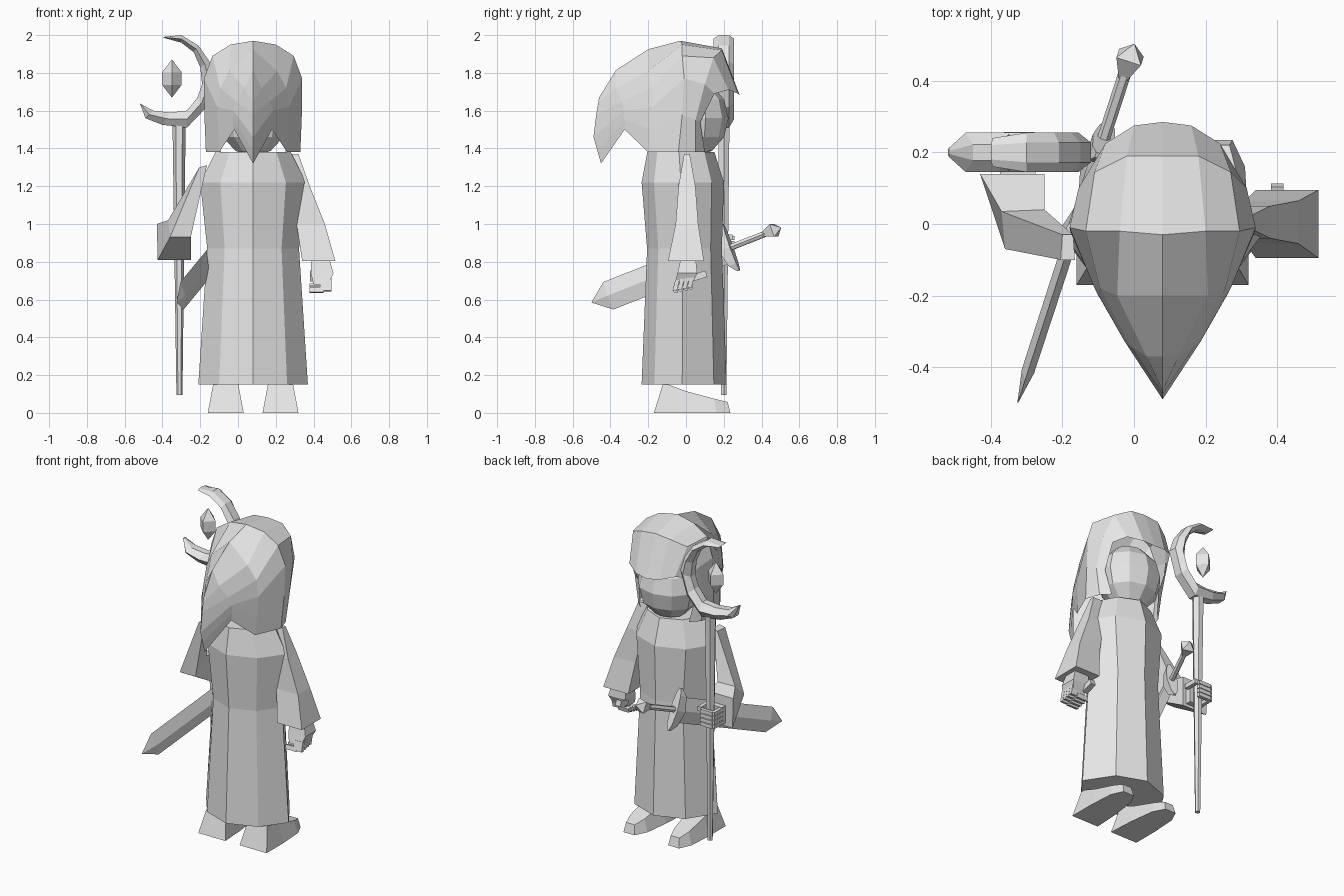
import bpy, bmesh, math
from mathutils import Vector, Matrix

cube = bpy.data.objects.get("Cube")
if cube:
    bpy.data.objects.remove(cube)

CX = 0.08  # the body's middle plane

grey = bpy.data.materials.new("plain_grey")
grey.use_nodes = True
grey.diffuse_color = (0.8, 0.8, 0.8, 1)
grey.node_tree.nodes["Principled BSDF"].inputs["Base Color"].default_value = (0.8, 0.8, 0.8, 1)


def finish(name, bm, matrix=None):
    """Weld, orient and link a flat-shaded mesh."""
    bmesh.ops.remove_doubles(bm, verts=bm.verts, dist=0.0005)
    if matrix:
        bm.transform(matrix)
    bmesh.ops.recalc_face_normals(bm, faces=bm.faces)
    mesh = bpy.data.meshes.new(name)
    bm.to_mesh(mesh)
    bm.free()
    mesh.materials.append(grey)
    ob = bpy.data.objects.new(name, mesh)
    bpy.context.collection.objects.link(ob)
    return ob


def skin(bm, rings, closed=True, caps=True):
    """Bridge successive rings of points with quads."""
    vs = [[bm.verts.new(p) for p in ring] for ring in rings]
    n = len(vs[0])
    for a, b in zip(vs, vs[1:]):
        for i in range(n if closed else n - 1):
            j = (i + 1) % n
            bm.faces.new((a[i], a[j], b[j], b[i]))
    if caps and closed:
        bm.faces.new(vs[0])
        bm.faces.new(vs[-1])


def loft(name, rings, matrix=None, caps=True):
    bm = bmesh.new()
    skin(bm, rings, caps=caps)
    return finish(name, bm, matrix)


def ngon(n, rx, ry, cx, cy, z, turn=0.0):
    return [(cx + rx * math.cos(turn + math.tau * i / n),
             cy + ry * math.sin(turn + math.tau * i / n), z) for i in range(n)]


def rect(x0, x1, y0, y1, z):
    return [(x0, y0, z), (x1, y0, z), (x1, y1, z), (x0, y1, z)]


def box(name, centre, size, tilt=0.0):
    bm = bmesh.new()
    bmesh.ops.create_cube(bm, size=1)
    m = (Matrix.Translation(centre) @ Matrix.Rotation(tilt, 4, 'X')
         @ Matrix.Diagonal((*size, 1)))
    return finish(name, bm, m)


# Robe: eight-sided, waisted and flared
robe = []
for z, rx, ry, cy in ((0.15, 0.29, 0.225, -0.01), (0.87, 0.243, 0.198, -0.008),
                      (1.22, 0.28, 0.218, -0.017), (1.38, 0.2, 0.178, -0.027)):
    k, m = rx * 0.62, ry * 0.7
    half = [(0, -ry), (k, -m), (rx, -0.01), (k, m), (0, ry)]
    outline = half + [(-x, y) for x, y in half[3:0:-1]]
    robe.append([(CX + x, cy + y, z) for x, y in outline])
loft("robe", robe)

# Hood: arches from the face opening back to the pointed tail
arches = [
    [(0, .285, 1.68), (.08, .275, 1.69), (.16, .225, 1.71),
     (.205, .15, 1.69), (.2, .075, 1.54), (.17, .1, 1.38)],
    [(0, .19, 1.93), (.1, .19, 1.92), (.19, .145, 1.88),
     (.235, .10, 1.74), (.245, .05, 1.55), (.22, .05, 1.38)],
    [(0, -.03, 1.97), (.12, -.02, 1.95), (.215, -.02, 1.89),
     (.26, -.01, 1.77), (.258, -.02, 1.58), (.25, -.04, 1.38)],
    [(0, -.2, 1.925), (.127, -.2, 1.81), (.175, -.18, 1.72),
     (.19, -.18, 1.62), (.185, -.19, 1.5), (.18, -.2, 1.38)],
    [(0, -.37, 1.815), (.045, -.37, 1.72), (.09, -.34, 1.65),
     (.105, -.33, 1.6), (.108, -.325, 1.55), (.1, -.325, 1.5)],
    [(0, -.46, 1.67), (0, -.465, 1.64), (0, -.475, 1.58),
     (0, -.49, 1.46), (0, -.47, 1.39), (0, -.45, 1.32)],
]
bm = bmesh.new()
for s in (1, -1):
    skin(bm, [[(CX + s * x, y, z) for x, y, z in a] for a in arches], closed=False)
bmesh.ops.remove_doubles(bm, verts=bm.verts, dist=0.0005)
bmesh.ops.dissolve_degenerate(bm, edges=bm.edges, dist=0.0005)
finish("hood", bm)

# Head inside the hood
bm = bmesh.new()
bmesh.ops.create_uvsphere(bm, u_segments=10, v_segments=6, radius=1)
finish("head", bm, Matrix.Translation((CX, 0.05, 1.56)) @ Matrix.Diagonal((0.195, 0.175, 0.2, 1)))

# Shoes with a high heel end and a low tapered toe
for side, s in (("left", 1), ("right", -1)):
    sections = []
    for yb, yt, wb, wt, z, c in ((-.17, -.12, .095, .065, .16, .145), (0, 0, .09, .06, .115, .15),
                                 (.16, .15, .075, .05, .075, .155), (.235, .22, .038, .03, .058, .157)):
        sections.append([(CX + s * (c + x), y, h) for x, y, h in
                         ((-wb, yb, 0), (wb, yb, 0), (wt, yt, z), (-wt, yt, z))])
    loft(side + "_shoe", sections)

# Left sleeve hanging down, with its hand
loft("left_sleeve", [rect(.34, .515, -.095, .095, .805), rect(.31, .46, -.055, .065, 1.0),
                     rect(.27, .38, -.04, .05, 1.2), rect(.25, .32, -.01, .02, 1.37)])
loft("left_palm", [rect(.4, .48, -.06, .03, .68), rect(.385, .505, -.045, .06, .74),
                   rect(.39, .48, -.025, .05, .83)])
for i in range(4):
    y = -.053 + i * .026
    box(f"left_finger_{i + 1}", (.465, y, .675 + .006 * i), (.06, .022, .06), -.25)
    box(f"left_fingertip_{i + 1}", (.415, y, .65 + .006 * i), (.075, .022, .027), -.25)
box("left_thumb", (.4, .07, .725), (.035, .08, .035), .3)

# Right sleeve, bent so the forearm reaches to the staff
loft("right_sleeve", [
    [(-.2, -.03, 1.3), (-.17, -.03, 1.31), (-.165, -.1, 1.31), (-.205, -.1, 1.3)],
    [(-.37, .035, 1.02), (-.25, .04, 1.02), (-.25, -.07, .93), (-.36, -.07, .93)],
    [(-.43, .14, 1.0), (-.25, .14, 1.0), (-.25, .14, .81), (-.425, .14, .81)]])
box("right_palm", (-.325, .15, .885), (.1, .05, .11))
for i in range(4):
    z = .845 + i * .027
    box(f"right_finger_{i + 1}", (-.32, .246, z), (.085, .022, .023))
    box(f"right_knuckle_{i + 1}", (-.365, .2, z), (.022, .1, .023))
box("right_thumb", (-.265, .2, .93), (.024, .09, .028))

# Staff shaft
loft("staff_shaft", [ngon(6, .016, .016, -.31, .2, .095), ngon(6, .035, .035, -.312, .2, 1.55)])

# Crescent: matching outer and inner outlines, ridged front and back
outer = [(-.4, 1.99), (-.3, 2.0), (-.21, 1.945), (-.15, 1.86), (-.12, 1.77),
         (-.165, 1.62), (-.27, 1.51), (-.4, 1.525), (-.49, 1.56), (-.52, 1.64)]
inner = [(-.39, 1.985), (-.3, 1.96), (-.235, 1.91), (-.2, 1.83), (-.19, 1.74),
         (-.215, 1.67), (-.27, 1.6), (-.36, 1.59), (-.45, 1.6), (-.515, 1.635)]
rings = []
for i, ((ox, oz), (ix, iz)) in enumerate(zip(outer, inner)):
    d = .012 if i == 9 else .04 if i == 0 else .055
    mx, mz = (ox + ix) / 2, (oz + iz) / 2
    rings.append([(ox, .2 - d * .5, oz), (ox, .2 + d * .5, oz), (mx, .2 + d, mz),
                  (ix, .2 + d * .4, iz), (ix, .2 - d * .4, iz), (mx, .2 - d, mz)])
loft("staff_crescent", rings)

# Floating crystal
loft("crystal", [ngon(4, r, r, -.35, .2, z) for r, z in
                 ((.001, 1.67), (.052, 1.737), (.052, 1.803), (.001, 1.87))])

# Sword: local x is thickness, y runs from tip to pommel, z is blade width
d = Vector((.325, 1, .395)).normalized()
n = Vector((1, -.325, 0)).normalized()
w = n.cross(d)
sword = Matrix.Translation((-.325, -.5, .585)) @ Matrix((n, d, w)).transposed().to_4x4()


def diamond(y, t, h):
    return [(t, y, 0), (0, y, h), (-t, y, 0), (0, y, -h)]


loft("sword_blade", [diamond(0, .001, .001), diamond(.1, .018, .078), diamond(.79, .02, .078)], sword)
loft("sword_guard", [[(x * t, .8 + y * t + b, z) for x, y in
                      ((-.025, -.025), (.025, -.025), (.025, .025), (-.025, .025))]
                     for z, t, b in ((-.13, .3, .025), (-.09, .9, .01), (0, 1.3, 0),
                                     (.09, .9, .01), (.13, .3, .025))], sword)
loft("sword_grip", [[(.018 * math.cos(a), y, .018 * math.sin(a)) for a in
                     (math.tau * i / 6 for i in range(6))] for y in (.8, 1.05)], sword)
loft("sword_pommel", [[(x * t, y, z * t) for x, z in ((-1, -1), (1, -1), (1, 1), (-1, 1))]
                      for y, t in ((1.02, .012), (1.085, .036), (1.125, .002))], sword)
